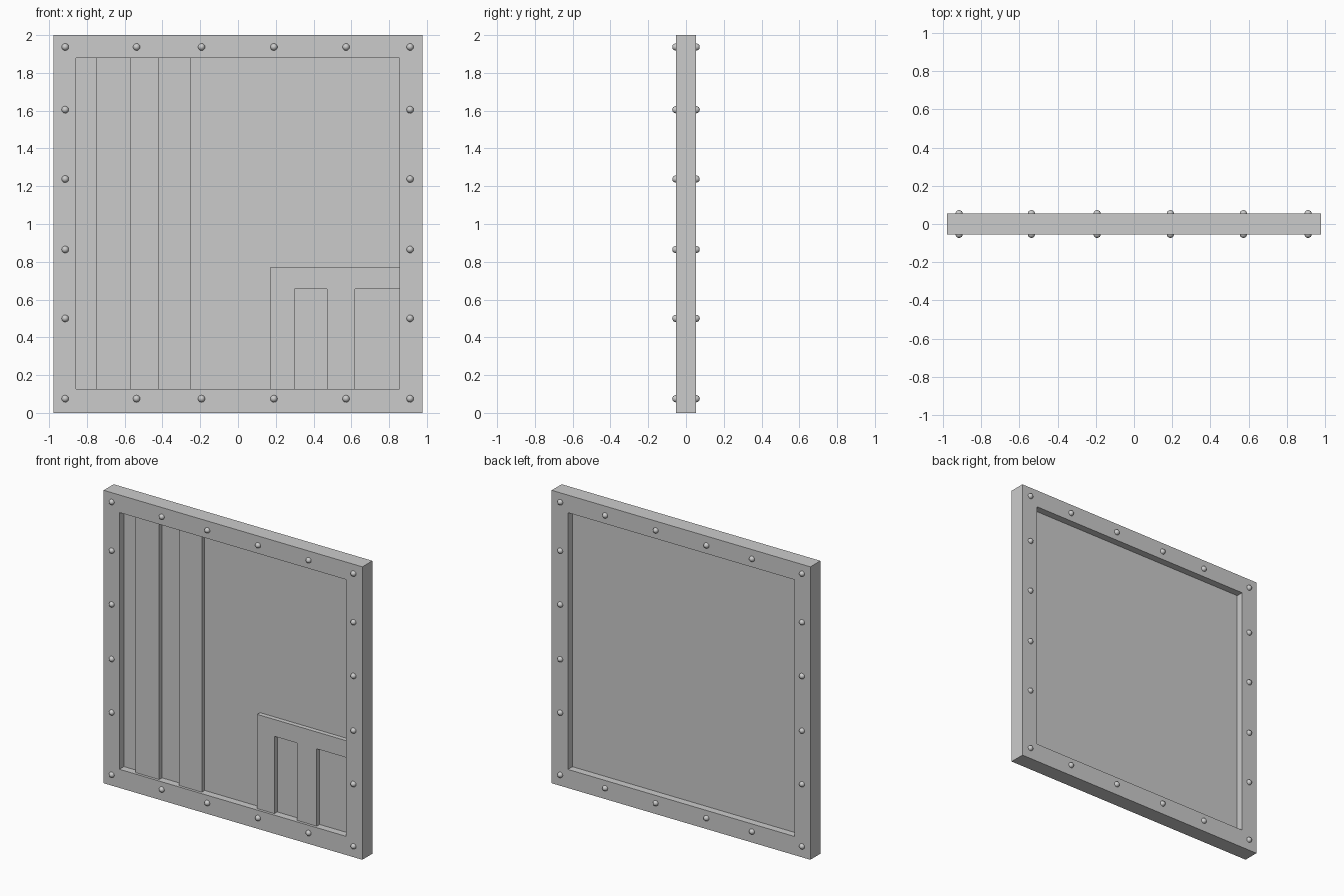
import bpy, bmesh, math
from mathutils import Matrix

if "Cube" in bpy.data.objects:
    bpy.data.objects.remove(bpy.data.objects["Cube"])

FRAME_Y = 0.054      # half thickness of the frame
PANEL_Y = 0.005      # half thickness of the sheet
STRIP_Y = 0.036      # how far out the raised strips reach


def finish(bm, name, smooth=False):
    bmesh.ops.recalc_face_normals(bm, faces=bm.faces)
    mesh = bpy.data.meshes.new(name)
    bm.to_mesh(mesh)
    bm.free()
    for p in mesh.polygons:
        p.use_smooth = smooth
    obj = bpy.data.objects.new(name, mesh)
    bpy.context.collection.objects.link(obj)
    return obj


def ring(name, outer, inner, half):
    """Rectangular frame with a clean rectangular opening."""
    bm = bmesh.new()

    def loop(rect, y):
        x0, x1, z0, z1 = rect
        return [bm.verts.new(c) for c in ((x0, y, z0), (x1, y, z0), (x1, y, z1), (x0, y, z1))]

    loops = [loop(outer, -half), loop(inner, -half), loop(inner, half), loop(outer, half)]
    for a, b in zip(loops, loops[1:] + loops[:1]):
        for i in range(4):
            j = (i + 1) % 4
            bm.faces.new((a[i], a[j], b[j], b[i]))
    return finish(bm, name)


def raised(name, outline):
    """Strip pressed out of the sheet, outline in x, z."""
    bm = bmesh.new()
    front = [bm.verts.new((x, -STRIP_Y, z)) for x, z in outline]
    back = [bm.verts.new((x, -PANEL_Y, z)) for x, z in outline]
    bm.faces.new(front)
    for i in range(len(outline)):
        j = (i + 1) % len(outline)
        bm.faces.new((front[i], front[j], back[j], back[i]))
    return finish(bm, name)


# outer frame
L, R, B, T = -0.858, 0.854, 0.127, 1.88
ring("frame", (-0.977, 0.977, 0, 2), (L, R, B, T), FRAME_Y)

# thin sheet filling the frame
bm = bmesh.new()
bmesh.ops.create_cube(bm, size=1, matrix=Matrix.Translation(((L + R) / 2, 0, (B + T) / 2))
                      @ Matrix.Diagonal((R - L, 2 * PANEL_Y, T - B, 1)))
finish(bm, "sheet")

# two full-height strips
for i, (x0, x1) in enumerate(((-0.75, -0.57), (-0.42, -0.248))):
    raised(f"tall_strip_{i + 1}", [(x0, B), (x1, B), (x1, T), (x0, T)])

# branching strip in the lower corner
raised("branching_strip", [(0.17, B), (0.30, B), (0.30, 0.655), (0.47, 0.655), (0.47, B), (0.62, B),
                           (0.62, 0.655), (R, 0.655), (R, 0.77), (0.17, 0.77)])

# rivets around the frame on both faces
xs = (-0.915, -0.537, -0.193, 0.19, 0.572, 0.911)
zs = (0.075, 0.5, 0.865, 1.238, 1.605, 1.937)
spots = [(x, z) for x in xs for z in zs if x in (xs[0], xs[-1]) or z in (zs[0], zs[-1])]
bm = bmesh.new()
for x, z in spots:
    for side in (-1, 1):
        bmesh.ops.create_uvsphere(bm, u_segments=12, v_segments=8, radius=0.019,
                                  matrix=Matrix.Translation((x, side * FRAME_Y, z))
                                  @ Matrix.Rotation(math.pi / 2, 4, 'X'))
# drop the half of each rivet buried in the frame
bmesh.ops.delete(bm, geom=[v for v in bm.verts if abs(v.co.y) < FRAME_Y - 0.001], context='VERTS')
finish(bm, "rivets", smooth=True)
